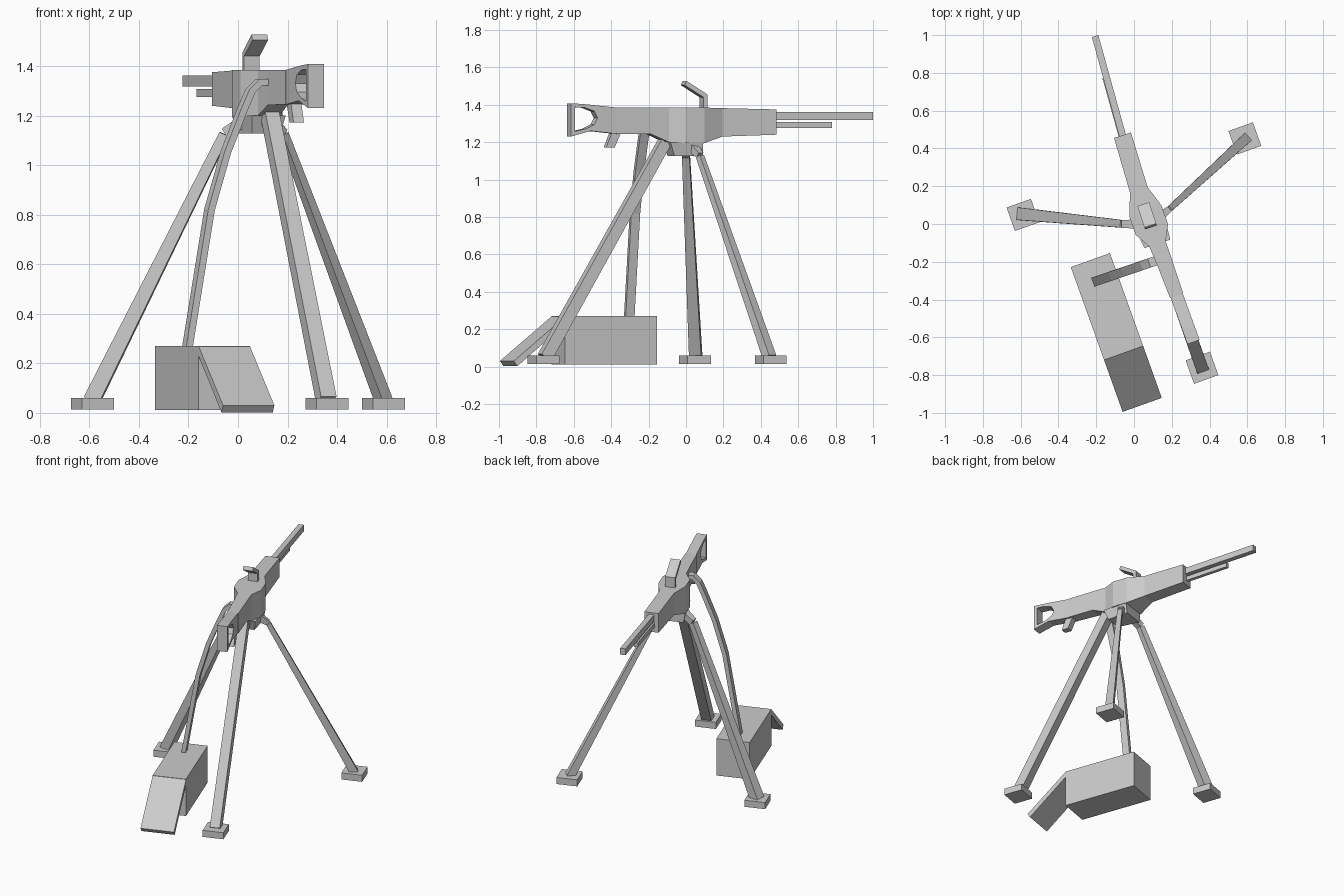
import bpy, bmesh, math
from mathutils import Vector, Matrix

if "Cube" in bpy.data.objects:
    bpy.data.objects.remove(bpy.data.objects["Cube"])

TILT = math.radians(18)    # yaw of the gun
YAW = math.radians(19.7)   # yaw of feet, box and belt

# Centre line of the gun in plan: (y, x)
LINE = [(-0.616, 0.312), (-0.19, 0.157), (0, 0.083), (0.165, 0.03), (0.47, -0.061), (0.995, -0.206)]


def gun(y, off, z):
    """Point on the gun: position along it, sideways offset, height."""
    i = 0
    while i < len(LINE) - 2 and y > LINE[i + 1][0]:
        i += 1
    (y0, x0), (y1, x1) = LINE[i], LINE[i + 1]
    x = x0 + (x1 - x0) * (y - y0) / (y1 - y0)
    return Vector((x + off * math.cos(TILT), y + off * math.sin(TILT), z))


def finish(name, verts, faces):
    me = bpy.data.meshes.new(name)
    me.from_pydata([tuple(v) for v in verts], [], faces)
    bm = bmesh.new()
    bm.from_mesh(me)
    bmesh.ops.recalc_face_normals(bm, faces=bm.faces)
    bm.to_mesh(me)
    bm.free()
    ob = bpy.data.objects.new(name, me)
    bpy.context.collection.objects.link(ob)
    return ob


def loft(name, rings):
    n = len(rings[0])
    verts = [p for r in rings for p in r]
    faces = [(i * n + j, i * n + (j + 1) % n, (i + 1) * n + (j + 1) % n, (i + 1) * n + j)
             for i in range(len(rings) - 1) for j in range(n)]
    last = (len(rings) - 1) * n
    faces += [tuple(range(n)), tuple(range(last, last + n))]
    return finish(name, verts, faces)


def gun_loft(name, stations, shift=0):
    """Stations are (y, half width, bottom, top)."""
    return loft(name, [[gun(y, shift - w, b), gun(y, shift + w, b), gun(y, shift + w, t), gun(y, shift - w, t)]
                       for y, w, b, t in stations])


def gun_profile(name, pts, w):
    """Side profile (y, z) extruded across the gun."""
    return loft(name, [[gun(y, s, z) for y, z in pts] for s in (-w, w)])


def strut(name, a, b, wa, wb):
    a, b = Vector(a), Vector(b)
    d = (b - a).normalized()
    s = d.cross(Vector((0, 0, 1))).normalized()
    u = s.cross(d)
    return loft(name, [[p + (s * i + u * j) * w / 2 for i, j in ((-1, -1), (1, -1), (1, 1), (-1, 1))]
                       for p, w in ((a, wa), (b, wb))])


def box(name, centre, size):
    bm = bmesh.new()
    bmesh.ops.create_cube(bm, size=1, matrix=Matrix.Translation(centre) @ Matrix.Rotation(YAW, 4, 'Z')
                          @ Matrix.Diagonal((*size, 1)))
    me = bpy.data.meshes.new(name)
    bm.to_mesh(me)
    bm.free()
    ob = bpy.data.objects.new(name, me)
    bpy.context.collection.objects.link(ob)
    return ob


# Body, barrel and lower tube
gun_loft("body", [(0.47, .047, 1.24, 1.375), (0.18, .049, 1.23, 1.382), (0.07, .09, 1.195, 1.385),
                  (-0.03, .09, 1.195, 1.385), (-0.105, .046, 1.2, 1.385), (-0.20, .042, 1.243, 1.385),
                  (-0.38, .037, 1.245, 1.385)])
gun_loft("barrel", [(0.46, .018, 1.318, 1.362), (0.995, .018, 1.318, 1.362)])
gun_loft("lower_tube", [(0.46, .012, 1.276, 1.307), (0.78, .012, 1.276, 1.307)], -0.01)

# Stock: closed ring around the hand opening
outer = [(-.625, 1.408), (-.55, 1.403), (-.38, 1.385), (-.38, 1.32), (-.38, 1.245), (-.52, 1.26), (-.625, 1.23)]
inner = [(-.603, 1.387), (-.55, 1.384), (-.50, 1.365), (-.483, 1.33), (-.50, 1.295), (-.545, 1.272), (-.603, 1.258)]
verts = [gun(y, s, z) for s in (-.034, .034) for loop in (outer, inner) for y, z in loop]
n = len(outer)
faces = []
for i in range(n):
    j = (i + 1) % n
    for a, b in ((0, n), (n, 3 * n), (3 * n, 2 * n), (2 * n, 0)):
        faces.append((a + i, a + j, b + j, b + i))
finish("stock", verts, faces)

# Grip and raised sight
gun_profile("grip", [(-.35, 1.26), (-.40, 1.26), (-.433, 1.172), (-.388, 1.172)], .022)
gun_profile("sight", [(.105, 1.38), (.105, 1.455), (-.008, 1.528), (-.018, 1.505), (.083, 1.44), (.083, 1.38)], .033)

# Hub under the body
loft("hub", [[gun(0.065, -w, z), gun(0.065, w, z), gun(-r, w * .8, z), gun(-r, -w * .8, z)]
             for w, r, z in ((.075, .08, 1.127), (.09, .105, 1.2))])

# Tripod: bracket, tapered leg and foot pad for each direction
legs = [("right", (.183, .075, 1.125), (.588, .447, .05), .032, .053),
        ("left", (-.055, .0, 1.125), (-.59, .052, .05), .04, .066),
        ("rear", (.13, -.115, 1.2), (.357, -.755, .05), .06, .066)]
pads = {"right": (.587, .453), "left": (-.588, .048), "rear": (.36, -.761)}
for name, top, foot, wt, wf in legs:
    strut(name + "_leg", top, foot, wt, wf)
    inner_end = Vector((.08, .0, 1.18)).lerp(Vector((top[0], top[1], 1.18)), .4)
    strut(name + "_leg_bracket", inner_end, Vector(top) + Vector((0, 0, .005)), .05, wt)
    box(name + "_foot", (*pads[name], .037), (.137, .132, .046))

# Ammunition box with its open lid hanging off the end
box("ammo_box", (-.143, -.437, .141), (.22, .522, .258))
side = Vector((math.cos(YAW), math.sin(YAW), 0)) * .11
back = Vector((math.sin(YAW), -math.cos(YAW), 0))
edge = Vector((-.143, -.437, 0)) + back * .261
lid = [(0, .268), (.292, .03), (.272, .002), (0, .228)]
loft("box_lid", [[edge + back * d + side * s + Vector((0, 0, z)) for d, z in lid] for s in (-1, 1)])

# Belt arching from the body down to the box
path = [(.14, 1.335), (.085, 1.335), (.05, 1.30), (.02, 1.23), (-.05, 1.05), (-.115, .82), (-.205, .26)]
pts = [Vector((x, -.2 + (x - .1) * .34, z)) for x, z in path]
rings = []
for i, p in enumerate(pts):
    d = (pts[min(i + 1, len(pts) - 1)] - pts[max(i - 1, 0)]).normalized()
    a = -back * .025
    t = d.cross(-back).normalized() * .014
    rings.append([p - a - t, p + a - t, p + a + t, p - a + t])
loft("ammo_belt", rings)
